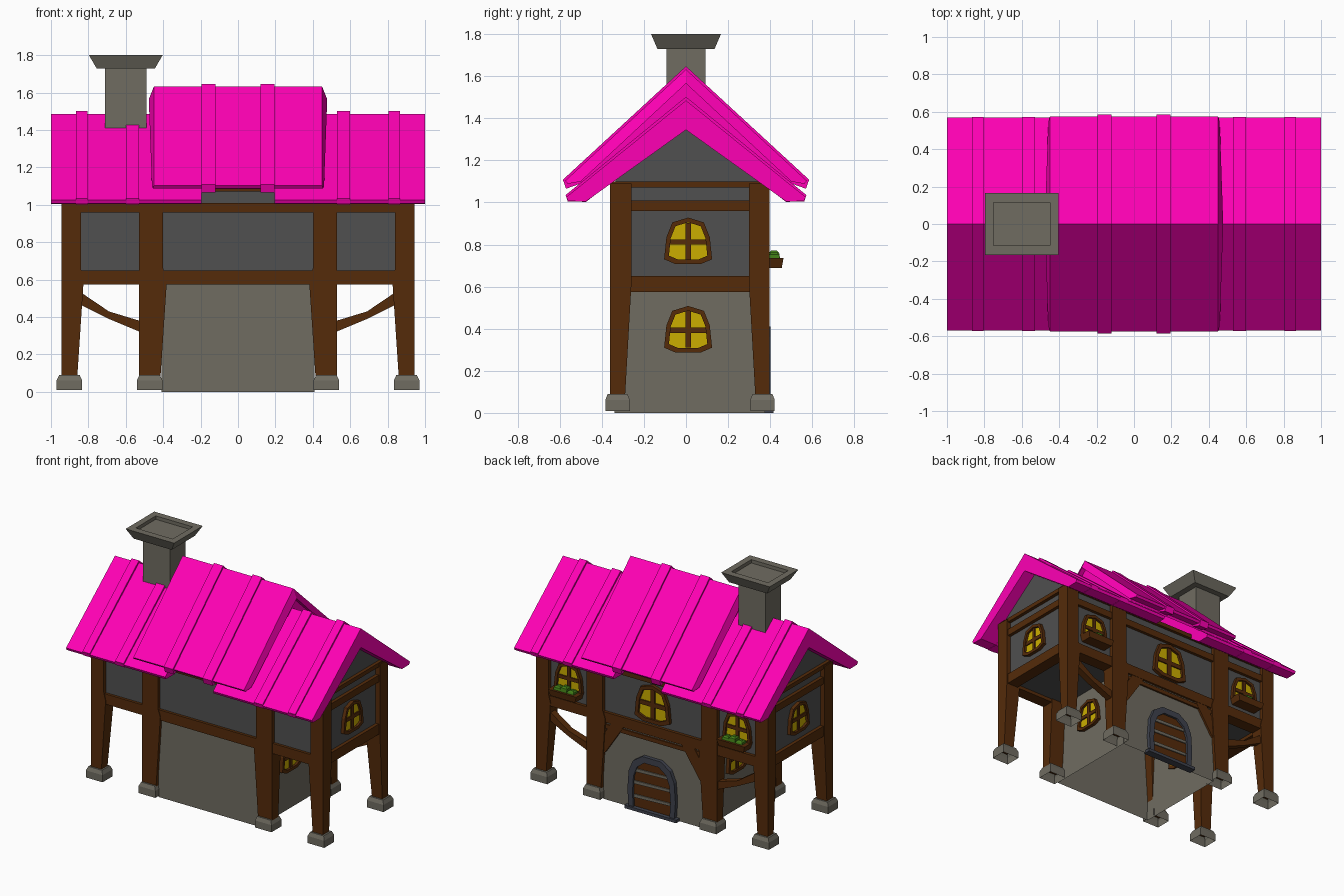
import bpy, bmesh, math

if "Cube" in bpy.data.objects:
    bpy.data.objects.remove(bpy.data.objects["Cube"])


def material(name, r, g, b):
    m = bpy.data.materials.new(name)
    m.diffuse_color = (r, g, b, 1)
    m.use_nodes = True
    m.node_tree.nodes["Principled BSDF"].inputs["Base Color"].default_value = m.diffuse_color
    return m


PINK = material("roof_pink", 1.0, 0.0, 0.46)
WOOD = material("wood_brown", 0.09, 0.024, 0.003)
STONE = material("stone", 0.16, 0.15, 0.12)
PLASTER = material("dark_plaster", 0.08, 0.08, 0.08)
GLASS = material("yellow_glass", 0.6, 0.42, 0.0)
SLATE = material("door_slate", 0.05, 0.055, 0.075)
GREEN = material("leaf_green", 0.05, 0.2, 0.008)


def along_x(u, v, d):   # profile in y-z, extruded in x
    return (d, u, v)


def along_y(u, v, d):   # profile in x-z, extruded in y
    return (u, d, v)


def finish(name, bm, mat):
    bmesh.ops.recalc_face_normals(bm, faces=bm.faces)
    me = bpy.data.meshes.new(name)
    bm.to_mesh(me)
    bm.free()
    me.materials.append(mat)
    ob = bpy.data.objects.new(name, me)
    bpy.context.collection.objects.link(ob)
    return ob


def prism(name, polys, d0, d1, mat, place):
    """Extrude one or more 2D outlines between two depths."""
    bm = bmesh.new()
    for pts in polys:
        a = [bm.verts.new(place(u, v, d0)) for u, v in pts]
        b = [bm.verts.new(place(u, v, d1)) for u, v in pts]
        bm.faces.new(a)
        bm.faces.new(b)
        for i in range(len(pts)):
            j = (i + 1) % len(pts)
            bm.faces.new((a[i], a[j], b[j], b[i]))
    return finish(name, bm, mat)


def stack(name, levels, mat, bottom=True, top=True):
    """Loft rectangles (x0, x1, y0, y1, z), optionally capped at the ends."""
    bm = bmesh.new()
    rows = []
    for x0, x1, y0, y1, z in levels:
        x0, x1 = min(x0, x1), max(x0, x1)
        y0, y1 = min(y0, y1), max(y0, y1)
        rows.append([bm.verts.new(p) for p in
                     ((x0, y0, z), (x1, y0, z), (x1, y1, z), (x0, y1, z))])
    if bottom:
        bm.faces.new(rows[0])
    if top:
        bm.faces.new(rows[-1])
    for a, b in zip(rows, rows[1:]):
        for i in range(4):
            j = (i + 1) % 4
            bm.faces.new((a[i], a[j], b[j], b[i]))
    return finish(name, bm, mat)


def box(name, x0, x1, y0, y1, z0, z1, mat, bottom=True, top=True):
    return stack(name, [(x0, x1, y0, y1, z0), (x0, x1, y0, y1, z1)], mat, bottom, top)


def rect(u0, u1, v0, v1):
    return [(u0, v0), (u1, v0), (u1, v1), (u0, v1)]


def scaled(pts, s):
    return [(u * s, v * s) for u, v in pts]


def ring(outer, inner, closed=True):
    n = len(outer)
    return [[outer[i], outer[(i + 1) % n], inner[(i + 1) % n], inner[i]]
            for i in range(n if closed else n - 1)]


# Walls: open-bottomed stone ground floor, dark upper floor with gables
box("stone_ground_floor", -0.41, 0.41, -0.34, 0.375, 0, 0.6, STONE, bottom=False, top=False)
prism("upper_floor_walls", [[(-0.335, 0.6), (0.37, 0.6), (0.37, 1.09), (0, 1.36), (-0.335, 1.12)]],
      -0.91, 0.91, PLASTER, along_x)

# Posts and stone feet
for side, (ti, bi) in {"front": (-0.26, -0.29), "back": (0.30, 0.33)}.items():
    yo = -0.36 if side == "front" else 0.397
    for s in (-1, 1):
        for kind, xo, xt, xb, xu in (("outer", 0.943, 0.825, 0.86, 0.84), ("inner", 0.53, 0.38, 0.415, 0.40)):
            stack(f"{side}_{kind}_post", [
                (s * xo, s * xb, yo, bi, 0.07), (s * xo, s * xt, yo, ti, 0.6),
                (s * xo, s * xu, yo, ti, 0.66), (s * xo, s * xu, yo, ti, 1.09)], WOOD)
            cx, cy = s * (xo + xb) / 2, (yo + bi) / 2
            stack(f"{side}_{kind}_foot", [(cx - a, cx + a, cy - b, cy + b, z) for a, b, z in
                  ((0.068, 0.058, 0.01), (0.068, 0.058, 0.062), (0.055, 0.047, 0.09))],
                  STONE, bottom=False)

# Horizontal beams around the upper floor
for z0, z1, inset in ((0.575, 0.65, 0.09), (0.96, 1.01, 0.03), (1.07, 1.10, 0.03)):
    box("front_beam", -0.93, 0.93, -0.355, -0.355 + inset, z0, z1, WOOD)
    box("back_beam", -0.93, 0.93, 0.392 - inset, 0.392, z0, z1, WOOD)
    for s in (-1, 1):
        box("end_beam", s * 0.935, s * (0.935 - inset), -0.35, 0.39, z0, z1, WOOD)

# Curved braces in the open bays and corner braces beside the door
for s in (-1, 1):
    brace = [(0.86, 0.545), (0.69, 0.43), (0.51, 0.375), (0.51, 0.315), (0.69, 0.39), (0.86, 0.475)]
    prism("bay_brace", [[(s * u, v) for u, v in brace]], 0.335, 0.385, WOOD, along_y)
    corner = [(0.42, 0.32), (0.38, 0.36), (0.26, 0.54), (0.23, 0.59), (0.33, 0.59), (0.42, 0.45)]
    prism("corner_brace", [[(s * u, v) for u, v in corner]], 0.37, 0.39, WOOD, along_y)
box("lower_back_rail", -0.42, 0.42, 0.37, 0.388, 0.53, 0.56, WOOD)


# Roofs: folded slabs with raised ribs
def mirrored(half):
    """half runs from outer ridge to inner ridge, both at y = 0."""
    return half + [(-u, v) for u, v in half[-2:0:-1]]


SIDE = mirrored([(0, 1.485), (0.569, 1.025), (0.56, 1.006), (0.475, 1.005), (0, 1.345)])
SIDE_RIB = mirrored([(0, 1.502), (0.572, 1.035), (0.562, 1.004), (0.475, 1.003), (0, 1.36)])
for s in (-1, 1):
    prism("side_roof", [SIDE], s * 0.195, s * 1.0, PINK, along_x)
    for x0, x1 in ((0.53, 0.60), (0.805, 0.865)):
        prism("side_roof_rib", [SIDE_RIB], s * x0, s * x1, PINK, along_x)

# Raised centre roof with ends flaring out toward the underside
CENTRE = mirrored([(0, 1.632), (0.574, 1.103), (0.562, 1.088), (0.50, 1.10), (0, 1.565)])
end_x = [0.45, 0.45, 0.455, 0.46, 0.477, 0.46, 0.455, 0.45]
bm = bmesh.new()
ends = [[bm.verts.new((s * x, y, z)) for x, (y, z) in zip(end_x, CENTRE)] for s in (-1, 1)]
for i in range(8):
    j = (i + 1) % 8
    bm.faces.new((ends[0][i], ends[0][j], ends[1][j], ends[1][i]))
for e in ends:
    for q in ((0, 1, 3, 4), (1, 2, 3), (0, 4, 5, 7), (5, 6, 7)):
        bm.faces.new([e[k] for k in q])
finish("centre_roof", bm, PINK)
prism("centre_roof_underlay", [mirrored([(0, 1.57), (0.50, 1.11), (0.49, 1.085), (0, 1.46)])],
      -0.44, 0.44, PINK, along_x)
CENTRE_RIB = mirrored([(0, 1.647), (0.585, 1.108), (0.57, 1.065), (0.50, 1.09), (0, 1.59)])
for s in (-1, 1):
    prism("centre_roof_rib", [CENTRE_RIB], s * 0.12, s * 0.195, PINK, along_x)

# Chimney with a flared, hollowed cap
stack("chimney_stack", [(-0.71, -0.49, -0.092, 0.092, z) for z in (1.25, 1.74)], STONE)
stack("chimney_cap", [(-0.6 - a, -0.6 + a, -b, b, z) for a, b, z in (
    (0.155, 0.135, 1.728), (0.197, 0.166, 1.8),
    (0.15, 0.116, 1.8), (0.15, 0.116, 1.775))], STONE)

# Windows: arched wooden frame, glass and cross bars
ARCH = [(-0.114, -0.085), (-0.06, -0.108), (0.06, -0.108), (0.114, -0.085), (0.103, 0.02),
        (0.075, 0.09), (0, 0.113), (-0.075, 0.09), (-0.103, 0.02)]


def window(name, place, size=1.0):
    outer, inner = scaled(ARCH, size), scaled(ARCH, size * 0.8)
    prism(name + "_frame", ring(outer, inner), -0.01, 0.025, WOOD, place)
    prism(name + "_glass", [scaled(ARCH, size * 0.82)], -0.01, 0.008, GLASS, place)
    prism(name + "_bars", [scaled(rect(-0.013, 0.013, -0.085, 0.088), size),
                           scaled(rect(-0.088, 0.088, -0.016, 0.01), size)], 0, 0.017, WOOD, place)


for s in (-1, 1):
    window("end_upper_window", lambda u, v, d: (s * (0.91 + d), 0.01 + u, 0.815 + v))
    window("end_lower_window", lambda u, v, d: (s * (0.41 + d), 0.01 + u, 0.395 + v))
    window("back_side_window", lambda u, v, d: (s * 0.685 + u, 0.37 + d, 0.815 + v))
window("back_centre_window", lambda u, v, d: (u, 0.37 + d, 0.805 + v), 1.25)

# Flower boxes under the back side windows
for s in (-1, 1):
    cx = s * 0.685
    stack("flower_box", [(cx - 0.10, cx + 0.10, 0.37, 0.455, 0.688),
                         (cx - 0.115, cx + 0.115, 0.37, 0.463, 0.735)], WOOD)
    for k, h in ((-1, 0.757), (0, 0.772), (1, 0.762)):
        px = cx + k * 0.055
        stack("flower_leaves", [(px - 0.028, px + 0.028, 0.39, 0.448, 0.73),
                                (px - 0.025, px + 0.025, 0.395, 0.442, h - 0.01),
                                (px - 0.014, px + 0.014, 0.405, 0.43, h)], GREEN)

# Door on the back: planks, bars, slate arch and step
DOOR = [(-0.185, 0.0), (-0.195, 0.14), (-0.185, 0.28), (-0.15, 0.36), (-0.075, 0.41),
        (0.075, 0.41), (0.15, 0.36), (0.185, 0.28), (0.195, 0.14), (0.185, 0.0)]
opening = [(u * 0.79, v * 0.89) for u, v in DOOR]
prism("door_frame", ring(DOOR, opening, closed=False), 0.36, 0.402, SLATE, along_y)
prism("door_leaf", [opening], 0.36, 0.386, WOOD, along_y)
prism("door_bars", [[(-0.145, z), (0.145, z - 0.012), (0.145, z + 0.012), (-0.145, z + 0.02)]
                    for z in (0.10, 0.20, 0.29)], 0.38, 0.394, STONE, along_y)
box("door_step", -0.21, 0.21, 0.36, 0.415, 0.0, 0.022, SLATE)
